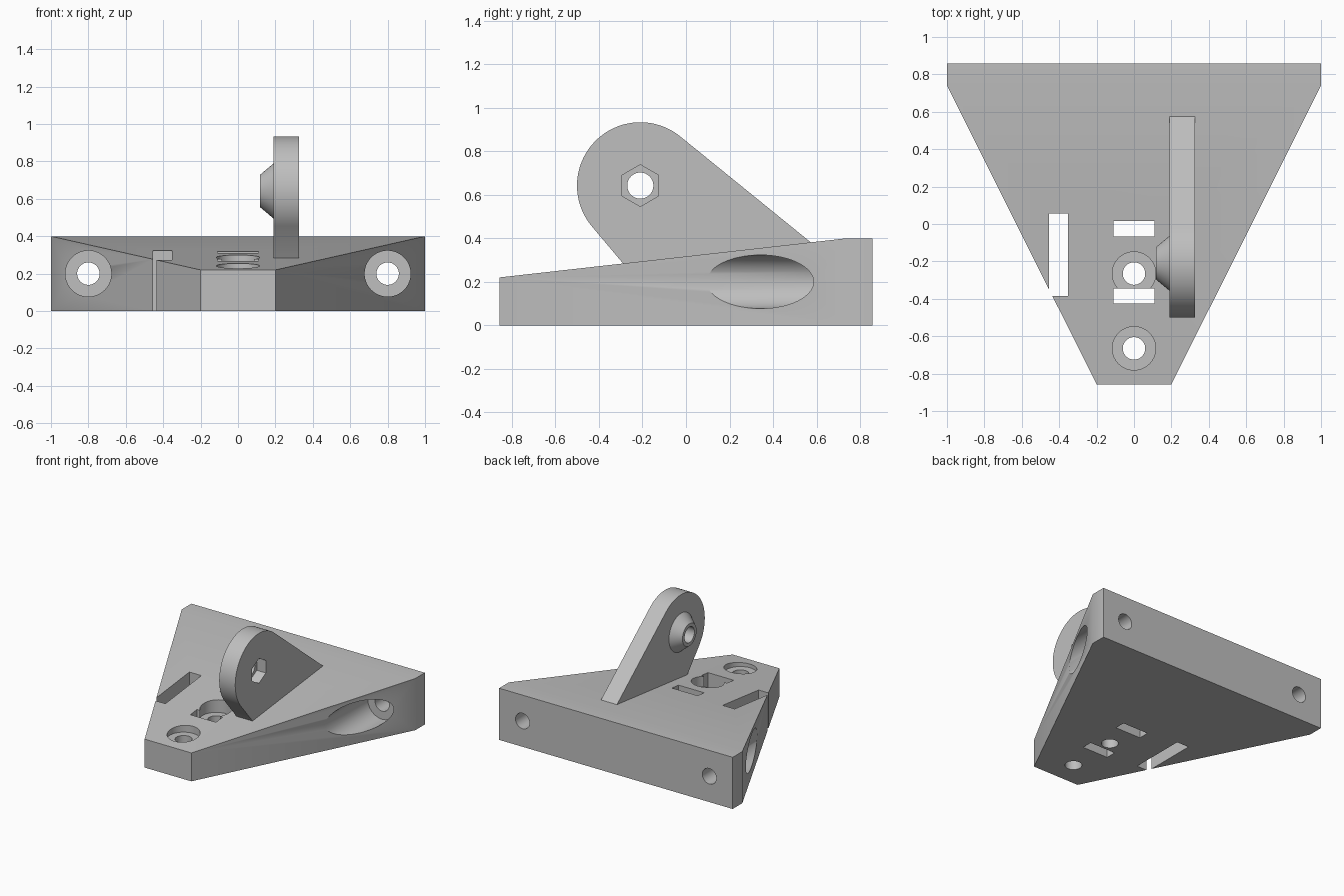
import bpy, bmesh
from math import pi, sin, cos, radians
from mathutils import Matrix, Vector

if "Cube" in bpy.data.objects:
    bpy.data.objects.remove(bpy.data.objects["Cube"], do_unlink=True)

grey = bpy.data.materials.new("plain grey")
grey.use_nodes = True
colour = (0.52, 0.52, 0.52, 1)
grey.diffuse_color = colour
grey.node_tree.nodes["Principled BSDF"].inputs["Base Color"].default_value = colour

TURN = {"X": Matrix.Rotation(pi / 2, 4, "Y"),
        "Y": Matrix.Rotation(-pi / 2, 4, "X"),
        "Z": Matrix.Identity(4)}


def finish(name, bm):
    bmesh.ops.recalc_face_normals(bm, faces=bm.faces)
    mesh = bpy.data.meshes.new(name)
    bm.to_mesh(mesh)
    bm.free()
    mesh.materials.append(grey)
    obj = bpy.data.objects.new(name, mesh)
    bpy.context.collection.objects.link(obj)
    return obj


def prism(points, offset):
    """Closed prism swept from a planar outline."""
    bm = bmesh.new()
    face = bm.faces.new([bm.verts.new(p) for p in points])
    swept = bmesh.ops.extrude_face_region(bm, geom=[face])["geom"]
    moved = [v for v in swept if isinstance(v, bmesh.types.BMVert)]
    bmesh.ops.translate(bm, verts=moved, vec=offset)
    return bm


def cone(name, axis, start, length, r1, r2=None, sides=64, spin=0):
    """Cylinder or cone running from start along +axis."""
    bm = bmesh.new()
    place = (Matrix.Translation(start) @ TURN[axis] @ Matrix.Rotation(spin, 4, "Z")
             @ Matrix.Translation((0, 0, length / 2)))
    bmesh.ops.create_cone(bm, cap_ends=True, segments=sides, radius1=r1,
                          radius2=r1 if r2 is None else r2, depth=length, matrix=place)
    return finish(name, bm)


def box(name, low, high):
    low, high = Vector(low), Vector(high)
    bm = bmesh.new()
    bmesh.ops.create_cube(bm, size=1, matrix=Matrix.Translation((low + high) / 2)
                          @ Matrix.Diagonal((high - low).to_4d()))
    return finish(name, bm)


def combine(target, tools, operation="DIFFERENCE"):
    """Apply booleans one by one and remove the helper objects."""
    for tool in tools:
        mod = target.modifiers.new("cut", "BOOLEAN")
        mod.operation, mod.solver, mod.object = operation, "EXACT", tool
        graph = bpy.context.evaluated_depsgraph_get()
        mesh = bpy.data.meshes.new_from_object(target.evaluated_get(graph))
        target.modifiers.clear()
        target.data = mesh
        bpy.data.objects.remove(tool, do_unlink=True)


# Wedge body: tapered plan, flat strip at the rear, top sloping down to the nose
NOSE, SHOULDER, REAR = -0.857, 0.74, 0.857
right_side = [(0.2, NOSE, 0), (1, SHOULDER, 0), (1, REAR, 0)]
left_side = [(-x, y, z) for x, y, z in reversed(right_side)]
bm = prism(right_side + left_side, (0, 0, 0.4))
top = next(f for f in bm.faces if all(v.co.z > 0.3 for v in f.verts))
bmesh.utils.face_split(top, *[v for v in top.verts if abs(v.co.y - SHOULDER) < 0.01])
for v in bm.verts:
    if v.co.z > 0.3 and v.co.y < 0:
        v.co.z = 0.22
body = finish("wedge_body", bm)

cutters = []
# Horizontal screw bores opening through the slanted sides
for s in (-1, 1):
    cutters.append(cone("side_bore", "Y", (s * 0.8, -0.9, 0.2), 1.52, 0.123))
    cutters.append(cone("rear_hole", "Y", (s * 0.8, 0.5, 0.2), 0.6, 0.06))
# Vertical counterbored screw holes
for y in (-0.665, -0.265):
    cutters.append(cone("counterbore", "Z", (0, y, 0.2), 0.4, 0.116))
    cutters.append(cone("screw_hole", "Z", (0, y, -0.1), 0.6, 0.06))
# Strap slots and the open slot in the left-hand edge
for y in (-0.385, -0.025):
    cutters.append(box("strap_slot", (-0.11, y - 0.041, -0.1), (0.11, y + 0.041, 0.6)))
cutters.append(box("edge_slot", (-0.455, -0.385, -0.1), (-0.352, 0.055, 0.6)))
combine(body, cutters)

# Upright lug: rounded head with tangent edges running into the body
HUB_Y, HUB_Z, R = -0.21, 0.642, 0.291
outline = [(0.19, 0.575, 0.3), (0.19, 0.575, 0.38)]
for i in range(41):
    a = radians(51.2 + (220.1 - 51.2) * i / 40)
    outline.append((0.19, HUB_Y + R * cos(a), HUB_Z + R * sin(a)))
outline += [(0.19, -0.29, 0.285), (0.19, -0.26, 0.22)]
lug = finish("pivot_lug", prism(outline, (0.137, 0, 0)))

# Conical boss, pivot hole and hexagonal nut pocket
boss = cone("pivot_boss", "X", (0.117, HUB_Y, HUB_Z), 0.08, 0.086, 0.153)
combine(lug, [boss], "UNION")
combine(lug, [cone("pivot_hole", "X", (0, HUB_Y, HUB_Z), 0.5, 0.06),
              cone("nut_pocket", "X", (0.25, HUB_Y, HUB_Z), 0.2, 0.096,
                   sides=6, spin=pi / 2)])

# Smooth round walls, keep hard edges
bpy.ops.object.select_all(action="DESELECT")
for obj in (body, lug):
    obj.select_set(True)
    bpy.context.view_layer.objects.active = obj
bpy.ops.object.shade_smooth_by_angle(angle=radians(30))
